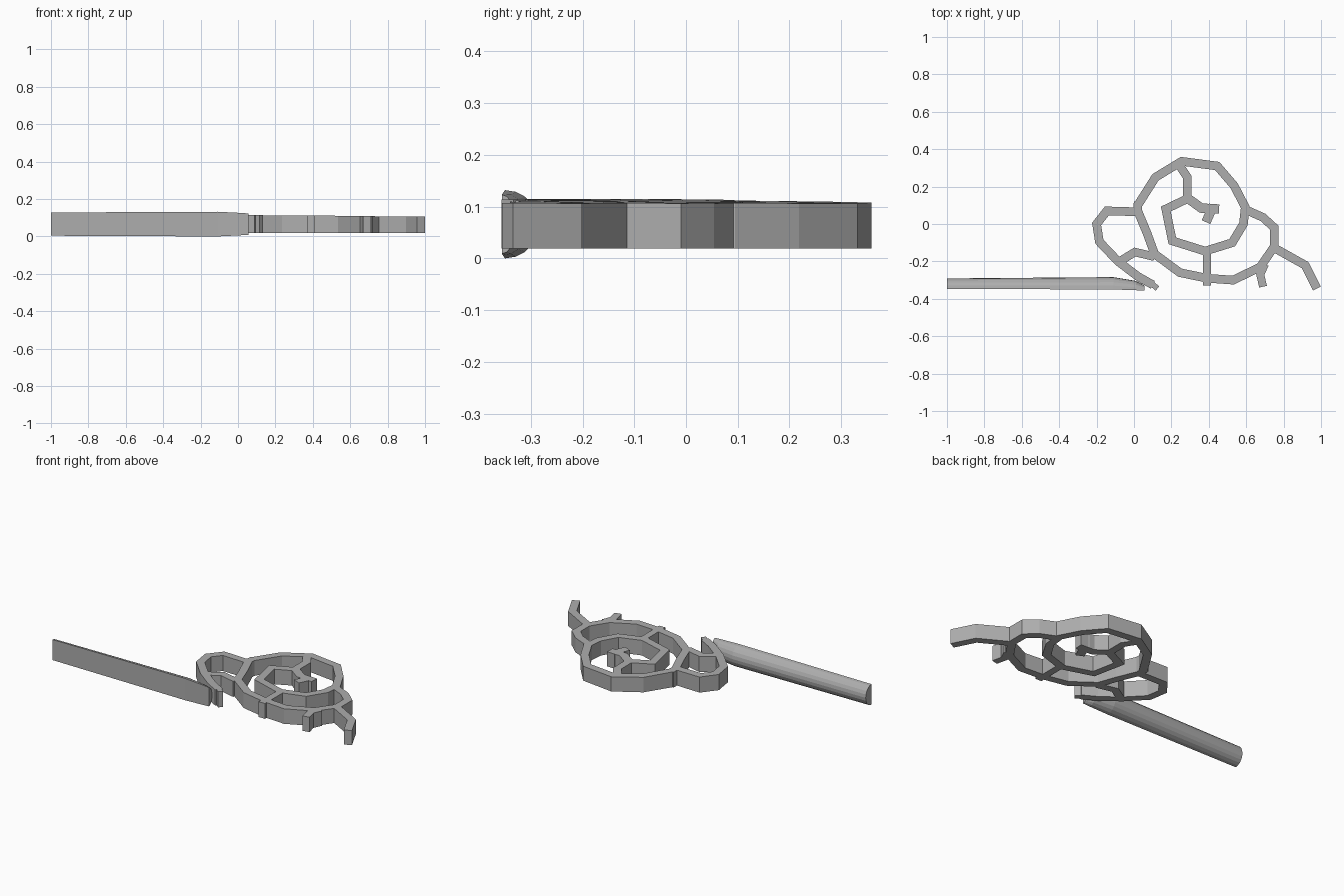
import bpy, bmesh, math
from mathutils import Vector

if "Cube" in bpy.data.objects:
    bpy.data.objects.remove(bpy.data.objects["Cube"])

grey = bpy.data.materials.new("grey")
grey.diffuse_color = (0.42, 0.42, 0.42, 1)
grey.use_nodes = True
grey.node_tree.nodes["Principled BSDF"].inputs["Base Color"].default_value = grey.diffuse_color


def finish(name, bm):
    bmesh.ops.recalc_face_normals(bm, faces=bm.faces)
    me = bpy.data.meshes.new(name)
    bm.to_mesh(me)
    bm.free()
    me.materials.append(grey)
    ob = bpy.data.objects.new(name, me)
    bpy.context.collection.objects.link(ob)
    return ob


def top_z(p):
    # top face leans very slightly
    return 0.1125 - 0.008 * p.x - 0.007 * p.y


def ribbon(name, pts, width=0.046, closed=False):
    """Flat mitred bar following a path, raised to the plate thickness."""
    pts = [Vector(p) for p in pts]
    n = len(pts)
    bm = bmesh.new()
    rings = []
    for i, p in enumerate(pts):
        a = pts[i - 1] if (i or closed) else None
        b = pts[(i + 1) % n] if (i < n - 1 or closed) else None
        d1 = (p - a).normalized() if a is not None else (b - p).normalized()
        d2 = (b - p).normalized() if b is not None else d1
        t = (d1 + d2).normalized()
        nor = Vector((-t.y, t.x))
        off = nor * (width / 2 / max(0.6, t.dot(d1)))
        l, r = p + off, p - off
        rings.append([bm.verts.new((q.x, q.y, z)) for q, z in
                      ((l, 0.019), (r, 0.019), (r, top_z(r)), (l, top_z(l)))])
    for i in range(n if closed else n - 1):
        A, B = rings[i], rings[(i + 1) % n]
        for k in range(4):
            bm.faces.new((A[k], A[(k + 1) % 4], B[(k + 1) % 4], B[k]))
    if not closed:
        bm.faces.new(rings[0])
        bm.faces.new(rings[-1])
    return finish(name, bm)


# shell outline
ribbon("shell_ring", [(0.02, 0.10), (0.115, 0.25), (0.255, 0.335), (0.445, 0.31),
                      (0.535, 0.205), (0.595, 0.09), (0.585, 0.0), (0.525, -0.10),
                      (0.38, -0.145), (0.205, -0.09), (0.17, 0.08),
                      (0.285, 0.135), (0.285, 0.25), (0.235, 0.325)])
# spiral centre
ribbon("shell_spiral", [(0.27, 0.15), (0.36, 0.085), (0.455, 0.08)], 0.05)
ribbon("spiral_tip", [(0.425, 0.10), (0.385, 0.01)], 0.05)
# body underside, sweeping round to the back
ribbon("body", [(0.022, 0.12), (0.02, 0.07), (0.07, -0.05), (0.11, -0.16), (0.245, -0.26),
                (0.39, -0.29), (0.53, -0.30), (0.675, -0.23), (0.75, -0.12),
                (0.75, -0.02), (0.69, 0.035), (0.60, 0.075)])
# head loop and pointed chin
ribbon("head", [(0.025, 0.065), (-0.145, 0.07), (-0.20, 0.0), (-0.185, -0.095),
                (-0.085, -0.20), (0.02, -0.28), (0.10, -0.325)])
ribbon("jaw", [(-0.085, -0.205), (0.005, -0.15), (0.11, -0.175)], 0.045)
ribbon("chin_tip", [(0.03, -0.285), (0.075, -0.302), (0.125, -0.345)], 0.03)
# legs and tail
ribbon("middle_leg", [(0.39, -0.14), (0.39, -0.33)], 0.042)
ribbon("rear_leg", [(0.70, -0.215), (0.675, -0.27), (0.69, -0.335)], 0.042)
ribbon("tail", [(0.745, -0.125), (0.915, -0.22), (0.978, -0.345)], 0.046)

# half-round stick: (x, flat y, radius in z, depth in y)
bm = bmesh.new()
SEG = 10
rings = []
for x, y, rz, ry in ((-1, -0.347, 0.062, 0.056), (-0.11, -0.35, 0.066, 0.066),
                     (0.01, -0.354, 0.06, 0.05), (0.055, -0.356, 0.057, 0.028)):
    rings.append([bm.verts.new((x, y + ry * math.sin(math.pi * k / SEG),
                                0.066 - rz * math.cos(math.pi * k / SEG)))
                  for k in range(SEG + 1)])
for A, B in zip(rings, rings[1:]):
    for k in range(SEG + 1):
        j = (k + 1) % (SEG + 1)
        bm.faces.new((A[k], A[j], B[j], B[k]))
bm.faces.new(rings[0])
bm.faces.new(rings[-1])
finish("stick", bm)
